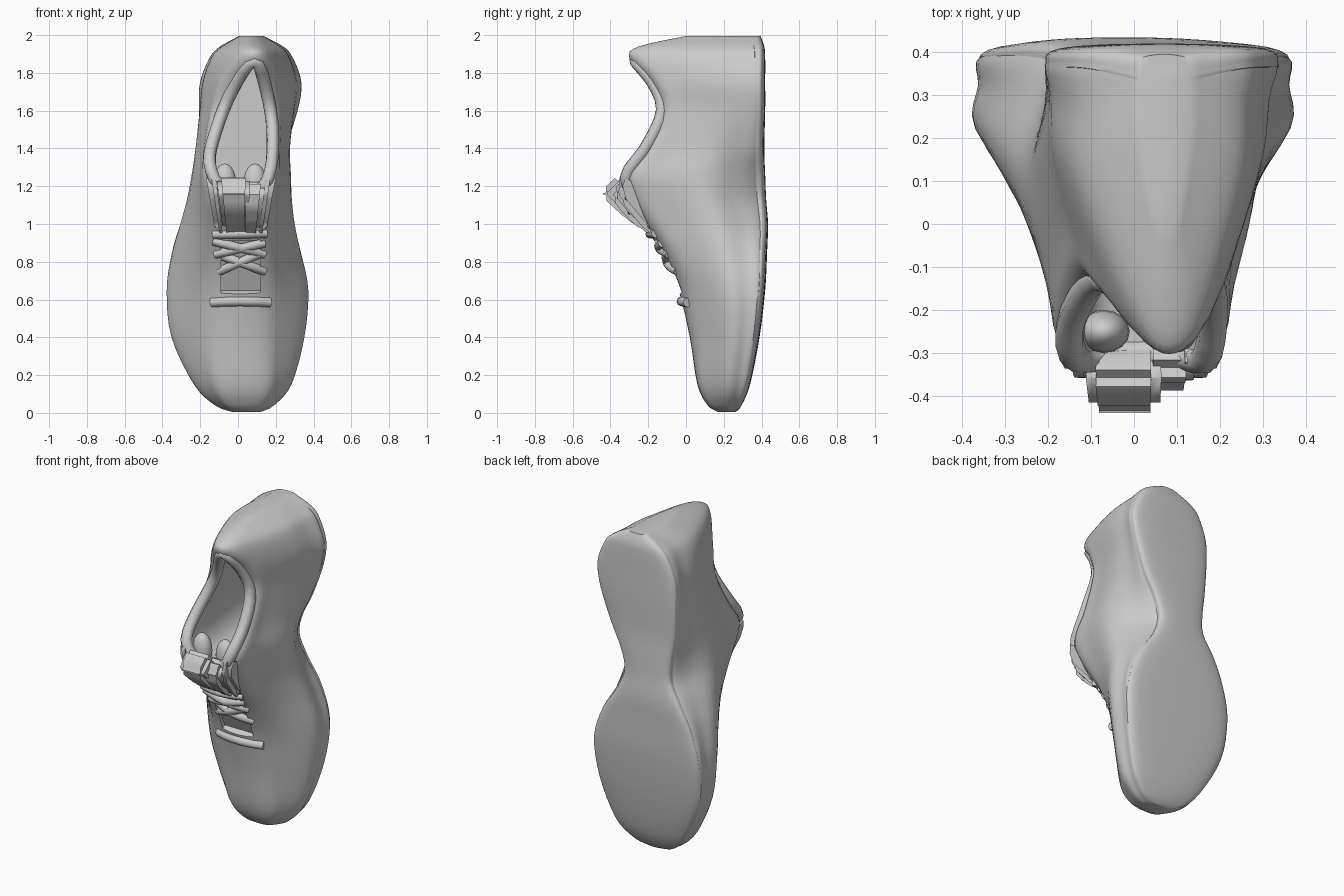
import bpy, bmesh, math
from mathutils import Vector

if "Cube" in bpy.data.objects:
    bpy.data.objects.remove(bpy.data.objects["Cube"])

# Stations toe to heel: z, sole y, top y, sole left/right, widest left/right, top left/right
ROWS = [
    (.005, .26, .17, -.02, .10, -.03, .12, .00, .08),
    (.04, .29, .115, -.11, .17, -.12, .19, -.05, .12),
    (.15, .335, .06, -.21, .26, -.23, .28, -.10, .15),
    (.40, .385, .02, -.33, .335, -.345, .345, -.12, .15),
    (.65, .415, -.04, -.355, .355, -.37, .365, -.13, .15),
    (.85, .425, -.13, -.31, .29, -.345, .33, -.14, .16),
    (1.0, .43, -.23, -.24, .19, -.305, .30, -.14, .16),
    (1.13, .42, -.31, -.17, .14, -.27, .285, -.15, .17),
    (1.26, .415, -.34, -.17, .17, -.245, .28, -.16, .19),
    (1.4, .41, -.24, -.19, .24, -.225, .275, -.155, .195),
    (1.6, .415, -.15, -.20, .31, -.20, .29, -.12, .20),
    (1.75, .415, -.20, -.195, .33, -.18, .30, -.07, .19),
    (1.88, .415, -.30, -.145, .285, -.135, .265, .01, .15),
    (1.94, .41, -.25, -.09, .235, -.08, .22, .03, .13),
    (1.995, .39, 0, .01, .13, .01, .13, .05, .10),
]


def spline(pts, closed, steps=4):
    """Catmull-Rom through points."""
    pts = [Vector(p) for p in pts]
    n, out = len(pts), []
    for i in range(n if closed else n - 1):
        get = (lambda k: pts[k % n]) if closed else (lambda k: pts[max(0, min(n - 1, k))])
        a, b, c, d = (get(i + k) for k in (-1, 0, 1, 2))
        for s in range(steps):
            t = s / steps
            out.append(.5 * (2 * b + (c - a) * t + (2 * a - 5 * b + 4 * c - d) * t * t
                             + (3 * b - a - 3 * c + d) * t ** 3))
    return out if closed else out + [pts[-1]]


def finish(name, bm):
    bmesh.ops.recalc_face_normals(bm, faces=bm.faces)
    me = bpy.data.meshes.new(name)
    bm.to_mesh(me)
    bm.free()
    ob = bpy.data.objects.new(name, me)
    bpy.context.collection.objects.link(ob)
    return ob


def loft(name, rings):
    bm = bmesh.new()
    vs = [[bm.verts.new(p) for p in r] for r in rings]
    n = len(vs[0])
    for a, b in zip(vs, vs[1:]):
        for i in range(n):
            bm.faces.new((a[i], a[(i + 1) % n], b[(i + 1) % n], b[i]))
    bm.faces.new(vs[0])
    bm.faces.new(vs[-1])
    return finish(name, bm)


def smooth(ob, angle=40):
    bpy.ops.object.select_all(action='DESELECT')
    ob.select_set(True)
    bpy.context.view_layer.objects.active = ob
    bpy.ops.object.shade_smooth_by_angle(angle=math.radians(angle))


def cut(ob, cutter):
    m = ob.modifiers.new("cut", 'BOOLEAN')
    m.operation, m.solver, m.object = 'DIFFERENCE', 'EXACT', cutter
    bpy.context.view_layer.objects.active = ob
    bpy.ops.object.modifier_apply(modifier=m.name)
    bpy.data.objects.remove(cutter)


def prism(name, yz, x0, x1, bevel=.015):
    """Side profile extruded across x, narrowing toward the laces."""
    bm = bmesh.new()
    f = bm.faces.new([bm.verts.new((x0, y, z)) for y, z in yz])
    r = bmesh.ops.extrude_face_region(bm, geom=[f])
    for v in r['geom']:
        if isinstance(v, bmesh.types.BMVert):
            v.co.x = x1
    bmesh.ops.bevel(bm, geom=bm.edges[:], offset=bevel, segments=2, affect='EDGES')
    for v in bm.verts:
        v.co.x = .015 + (v.co.x - .015) * (.72 + .28 * (v.co.z - .95) / .3)
    smooth(finish(name, bm), 60)


def tube(name, pts, radius, closed=False):
    cu = bpy.data.curves.new(name, 'CURVE')
    cu.dimensions, cu.bevel_depth, cu.bevel_resolution = '3D', radius, 2
    cu.use_fill_caps = True
    sp = cu.splines.new('POLY')
    sp.points.add(len(pts) - 1)
    for p, co in zip(sp.points, pts):
        p.co = (*co, 1)
    sp.use_cyclic_u = closed
    ob = bpy.data.objects.new(name, cu)
    bpy.context.collection.objects.link(ob)


def upper_ring(row):
    z, yb, yf, sl, sr, ml, mr, tl, tr = row
    Y = lambda t: yb + (yf - yb) * t

    def side(s, m, t, c):
        return [(s + (c - s) * .4, yb), (s, Y(.05)), (s + (m - s) * .5, Y(.2)), (m, Y(.42)),
                (m + (t - m) * .52, Y(.74)), (t, Y(.94))]
    c = (sl + sr) / 2
    ring = [(c, yb)] + side(sr, mr, tr, c) + [((tl + tr) / 2, yf)] + side(sl, ml, tl, c)[::-1]
    return spline([(x, y, z) for x, y in ring], True)


def sole_ring(row):
    z, yb, sl, sr = row[0], row[1], row[3] - .004, row[4] + .004
    w, d = sr - sl, min(.06, (row[1] - row[2]) * .4)
    return spline([(sl + .1 * w, yb - d, z), (sl, yb - d * .6, z), (sl + .05 * w, yb - .008, z),
                   (sl + .3 * w, yb + .003, z), (sr - .3 * w, yb + .003, z),
                   (sr - .05 * w, yb - .008, z), (sr, yb - d * .6, z), (sr - .1 * w, yb - d, z)], True)


# Upper and sole
stations = spline(ROWS, False)
upper = loft("upper", [upper_ring(r) for r in stations])
sole = loft("sole", [sole_ring(r) for r in stations])


def front_y(z):
    for a, b in zip(stations, stations[1:]):
        if a[0] <= z <= b[0]:
            return a[2] + (b[2] - a[2]) * (z - a[0]) / (b[0] - a[0])


# Foot opening
OPEN = [(.08, 1.85), (.135, 1.7), (.165, 1.5), (.155, 1.3), (.1, 1.2), (-.06, 1.2),
        (-.125, 1.33), (-.095, 1.5), (-.02, 1.7)]


def opening_ring(y, k):
    return spline([(.03 + (x - .03) * k, y, 1.55 + (z - 1.55) * (1 + (k - 1) * .2)) for x, z in OPEN], True)


cut(upper, loft("foot_cutter", [opening_ring(-.7, 1), opening_ring(-.12, 1),
                                opening_ring(.1, 1.2), opening_ring(.33, 1.15)]))

# Lace throat recess
bpy.ops.mesh.primitive_cube_add(size=1, location=(.015, -.1, .77), rotation=(.46, 0, 0))
throat = bpy.context.object
throat.scale = (.21, .07, .31)
bpy.context.view_layer.update()
cut(upper, throat)
smooth(upper)
smooth(sole)

# Padded collar around the opening
rim = spline([(.04 + (x - .04) * 1.15, 0, 1.53 + (z - 1.53) * 1.05) for x, z in OPEN], True)
tube("collar", [(p.x, front_y(p.z) + .025, p.z) for p in rim], .034, True)

# Tongue with folded tip, side flaps
prism("tongue", [(-.15, .93), (-.23, .97), (-.32, 1.03), (-.44, 1.14), (-.44, 1.18),
                 (-.36, 1.26), (-.28, 1.2)], -.115, .065, .025)
prism("tongue_side", [(-.15, .93), (-.24, .97), (-.32, 1.04), (-.39, 1.13), (-.385, 1.18),
                      (-.34, 1.23), (-.26, 1.2)], .02, .15, .025)
for name, x in (("left_flap", -.17), ("right_flap", .12)):
    prism(name, [(-.15, .92), (-.21, .96), (-.345, 1.12), (-.365, 1.2), (-.34, 1.28),
                 (-.27, 1.25)], x, x + .08, .028)
for name, x in (("left_tongue_pad", -.07), ("right_tongue_pad", .09)):
    bpy.ops.mesh.primitive_uv_sphere_add(segments=16, ring_count=10, location=(x, -.25, 1.22))
    pad = bpy.context.object
    pad.name, pad.scale = name, (.06, .05, .1)
    smooth(pad)

# Criss-cross laces and lower stitched ridge
LACES = [(-.1, .75, .13, .85), (-.08, .83, .14, .75), (-.12, .84, .14, .9),
         (-.13, .91, .14, .84), (-.13, .945, .15, .95)]
for i, (x0, z0, x1, z1) in enumerate(LACES):
    pts = [(x0 + (x1 - x0) * t, front_y(z0 + (z1 - z0) * t) + .035 - .033 * math.sin(math.pi * t),
            z0 + (z1 - z0) * t) for t in [k / 6 for k in range(7)]]
    tube(f"lace_{i + 1}", pts, .024)
tube("throat_ridge", spline([(-.14, .015, .585), (-.05, -.018, .59), (.07, -.022, .59), (.17, .01, .585)],
                            False), .026)
